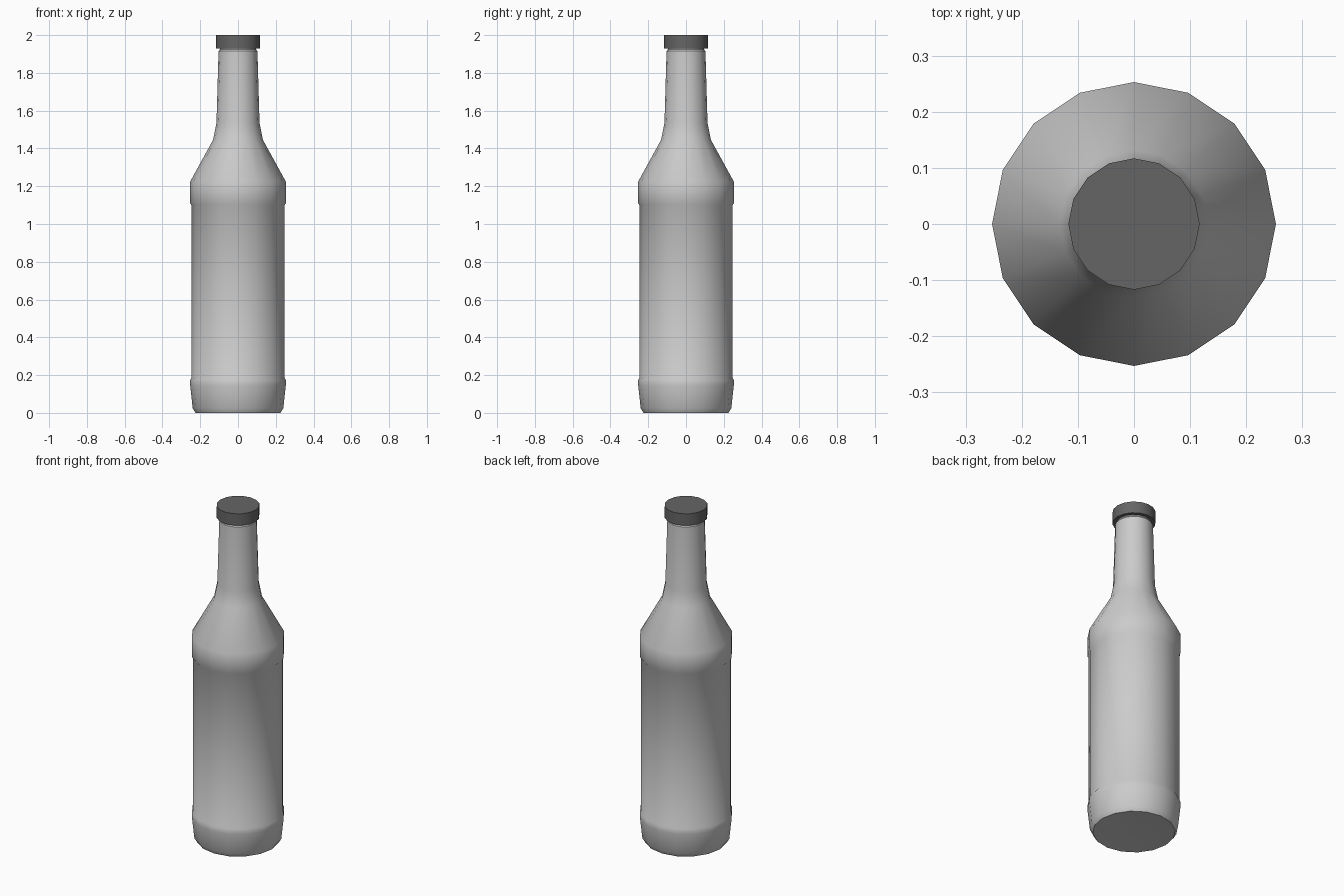
import bpy, bmesh, math

if "Cube" in bpy.data.objects:
    bpy.data.objects.remove(bpy.data.objects["Cube"])

SIDES = 16

def lathe(name, profile, smooth_angle):
    """Revolve (radius, height) points about z; radius 0 closes to a pole."""
    bm = bmesh.new()
    rings = []
    for r, z in profile:
        if r == 0:
            rings.append([bm.verts.new((0, 0, z))] * SIDES)
        else:
            rings.append([bm.verts.new((r * math.cos(2 * math.pi * i / SIDES),
                                        r * math.sin(2 * math.pi * i / SIDES), z))
                          for i in range(SIDES)])
    for low, high in zip(rings, rings[1:]):
        for i in range(SIDES):
            j = (i + 1) % SIDES
            corners = list(dict.fromkeys((low[i], low[j], high[j], high[i])))
            bm.faces.new(corners)
    bmesh.ops.recalc_face_normals(bm, faces=bm.faces)
    mesh = bpy.data.meshes.new(name)
    bm.to_mesh(mesh)
    bm.free()
    obj = bpy.data.objects.new(name, mesh)
    bpy.context.collection.objects.link(obj)
    bpy.ops.object.select_all(action='DESELECT')
    bpy.context.view_layer.objects.active = obj
    obj.select_set(True)
    bpy.ops.object.shade_smooth_by_angle(angle=math.radians(smooth_angle))
    return obj

# Bottle glass: shallow punt, tapered foot, shoulder and neck
lathe("bottle_body", [
    (0, 0.012), (0.225, 0), (0.24, 0.025), (0.253, 0.145), (0.253, 0.175),
    (0.247, 0.185), (0.247, 1.1), (0.253, 1.11), (0.253, 1.225),
    (0.132, 1.445), (0.114, 1.535), (0.103, 1.915), (0.095, 1.925),
    (0.095, 1.95), (0, 1.95)], 31)

# Cap
lathe("bottle_cap", [
    (0, 1.93), (0.117, 1.93), (0.117, 2.0), (0, 2.0)], 31).data.materials.append(
        bpy.data.materials.new("cap_dark"))
bpy.data.materials["cap_dark"].diffuse_color = (0.13, 0.13, 0.13, 1)

for m in bpy.data.materials:
    if m.users and not m.is_grease_pencil:
        m.use_nodes = True
        m.node_tree.nodes["Principled BSDF"].inputs["Base Color"].default_value = m.diffuse_color
